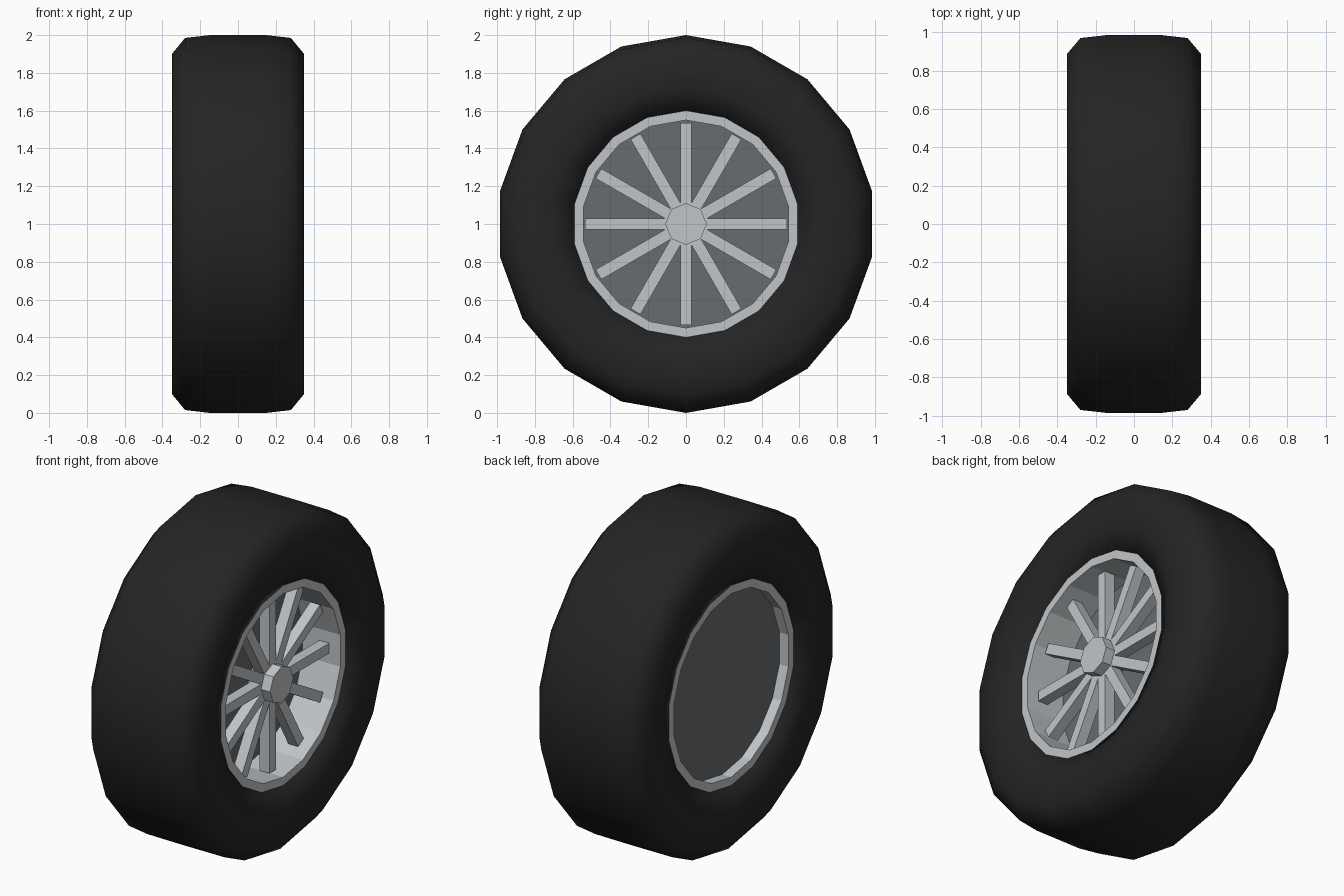
import bpy
from math import sin, cos, pi, radians
from mathutils import Matrix, Vector

cube = bpy.data.objects.get("Cube")
if cube:
    bpy.data.objects.remove(cube)


def material(name, rgb):
    mat = bpy.data.materials.new(name)
    mat.use_nodes = True
    mat.diffuse_color = (*rgb, 1)
    mat.node_tree.nodes["Principled BSDF"].inputs["Base Color"].default_value = (*rgb, 1)
    return mat


RUBBER = material("black_rubber", (0.018, 0.018, 0.018))
METAL = material("light_metal", (0.53, 0.56, 0.58))
DARK = material("dark_metal", (0.135, 0.15, 0.16))
CENTRE = Vector((0, 0, 1))


def finish(name, verts, faces, mat):
    mesh = bpy.data.meshes.new(name)
    mesh.from_pydata(verts, [], faces)
    mesh.materials.append(mat)
    obj = bpy.data.objects.new(name, mesh)
    bpy.context.collection.objects.link(obj)
    return obj


def ring(name, profile, sides, mat):
    """Revolve a closed (x, radius) profile around the axle."""
    n = len(profile)
    verts = [CENTRE + Vector((x, r * sin(2 * pi * i / sides), r * cos(2 * pi * i / sides)))
             for i in range(sides) for x, r in profile]
    faces = []
    for i in range(sides):
        j = (i + 1) % sides
        for k in range(n):
            m = (k + 1) % n
            faces.append((i * n + k, i * n + m, j * n + m, j * n + k))
    return finish(name, verts, faces, mat)


def disc(name, x0, x1, radius, sides, mat):
    """Solid cylinder along the axle."""
    ends = [[CENTRE + Vector((x, radius * sin(2 * pi * i / sides), radius * cos(2 * pi * i / sides)))
             for i in range(sides)] for x in (x0, x1)]
    faces = [(i, sides + i, sides + (i + 1) % sides, (i + 1) % sides) for i in range(sides)]
    faces += [tuple(range(sides)), tuple(reversed(range(sides, 2 * sides)))]
    return finish(name, ends[0] + ends[1], faces, mat)


# Tyre: half of the section, mirrored across the middle
half = [(0.30, 0.60), (0.35, 0.72), (0.35, 0.90), (0.28, 0.985), (0.15, 1.0)]
tyre = ring("tyre", half + [(-x, r) for x, r in reversed(half)], 18, RUBBER)
tyre.data.shade_smooth()

# Rim barrel and back plate
ring("rim", [(-0.30, 0.55), (0.30, 0.55), (0.30, 0.60), (-0.30, 0.60)], 18, METAL)
disc("back_plate", -0.24, 0.05, 0.55, 18, DARK)

# Hub cap and spokes
disc("hub", 0.14, 0.29, 0.11, 8, METAL)
for i in range(12):
    turn = Matrix.Rotation(radians(30 * i), 3, "X")
    corners = [CENTRE + turn @ Vector((x, y, z))
               for z in (0.05, 0.535) for x, y in ((0.165, -0.03), (0.23, -0.03), (0.23, 0.03), (0.165, 0.03))]
    sides = [(k, (k + 1) % 4, 4 + (k + 1) % 4, 4 + k) for k in range(4)]
    finish(f"spoke_{i + 1}", corners, [(3, 2, 1, 0), (4, 5, 6, 7)] + sides, METAL)

# Consistent outward normals
import bmesh
for obj in bpy.context.collection.objects:
    if obj.type == "MESH":
        bm = bmesh.new()
        bm.from_mesh(obj.data)
        bmesh.ops.recalc_face_normals(bm, faces=bm.faces)
        bm.to_mesh(obj.data)
        bm.free()
